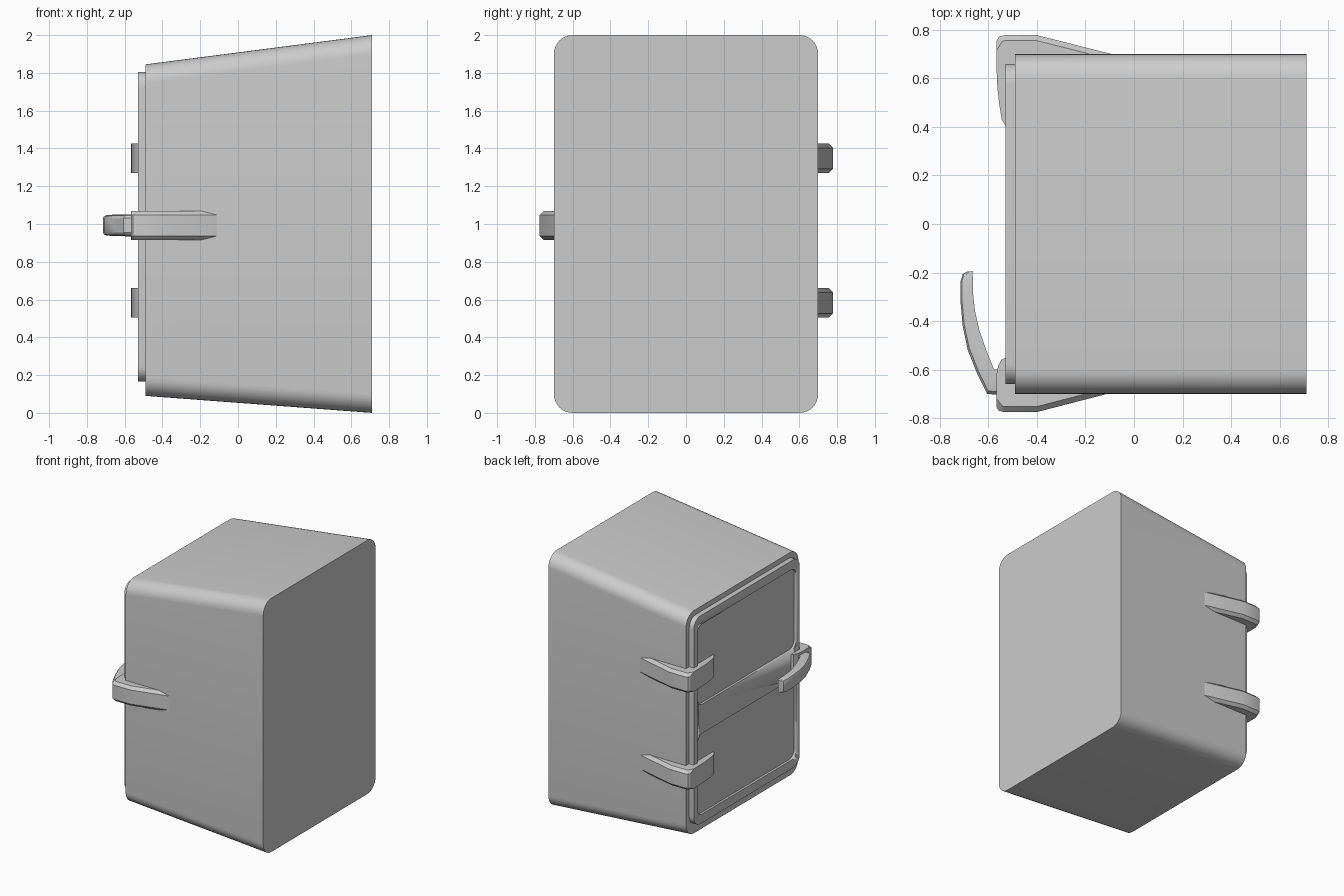
import bpy, bmesh
from math import sin, cos, pi

if "Cube" in bpy.data.objects:
    bpy.data.objects.remove(bpy.data.objects["Cube"])


def finish(name, bm, smooth=True):
    bmesh.ops.recalc_face_normals(bm, faces=bm.faces)
    me = bpy.data.meshes.new(name)
    bm.to_mesh(me)
    bm.free()
    ob = bpy.data.objects.new(name, me)
    bpy.context.collection.objects.link(ob)
    if smooth:
        bpy.ops.object.select_all(action='DESELECT')
        ob.select_set(True)
        bpy.context.view_layer.objects.active = ob
        bpy.ops.object.shade_smooth_by_angle(angle=0.5)
    return ob


def rounded_rect(x, y0, y1, z0, z1, r, seg=8):
    pts = []
    corners = [(y1 - r, z1 - r), (y0 + r, z1 - r), (y0 + r, z0 + r), (y1 - r, z0 + r)]
    for q, (cy, cz) in enumerate(corners):
        for i in range(seg + 1):
            a = (q + i / seg) * pi / 2
            pts.append((x, cy + r * cos(a), cz + r * sin(a)))
    return pts


def loft(name, loops, smooth=True):
    """Skin between matching loops and cap both ends."""
    bm = bmesh.new()
    rings = [[bm.verts.new(p) for p in loop] for loop in loops]
    for a, b in zip(rings, rings[1:]):
        for i in range(len(a)):
            j = (i + 1) % len(a)
            bm.faces.new((a[i], a[j], b[j], b[i]))
    bm.faces.new(rings[0])
    bm.faces.new(rings[-1])
    return finish(name, bm, smooth)


def bracket(name, outline, z0, z1):
    """Plan outline extruded upwards, chamfered along its outer side edges."""
    bm = bmesh.new()
    low = [bm.verts.new((x, y, z0)) for x, y in outline]
    face = bm.faces.new(low)
    ext = bmesh.ops.extrude_face_region(bm, geom=[face])
    for v in ext['geom']:
        if isinstance(v, bmesh.types.BMVert):
            v.co.z = z1
    edges = [e for e in bm.edges
             if abs(e.verts[0].co.z - e.verts[1].co.z) < 1e-4
             and all(abs(v.co.y) > 0.665 for v in e.verts)
             and max(abs(v.co.y) for v in e.verts) > 0.76]
    bmesh.ops.bevel(bm, geom=edges, offset=0.022, segments=1, affect='EDGES')
    return finish(name, bm)


# Tapered body, taller at the +x end
loft("body", [rounded_rect(0.71, -0.7, 0.7, 0, 2.0, 0.1),
              rounded_rect(-0.49, -0.7, 0.7, 0.09, 1.845, 0.1)])

# Door slab with two recessed panels
door = loft("door", [rounded_rect(-0.47, -0.66, 0.66, 0.165, 1.805, 0.08),
                     rounded_rect(-0.53, -0.66, 0.66, 0.165, 1.805, 0.08)])
for i, (z0, z1) in enumerate([(0.235, 0.87), (1.10, 1.735)]):
    cut = loft(f"panel_cutter_{i}", [rounded_rect(-0.6, -0.615, 0.615, z0, z1, 0.06),
                                     rounded_rect(-0.512, -0.615, 0.615, z0, z1, 0.06)])
    cut.hide_render = True
    cut.hide_set(True)
    mod = door.modifiers.new("panel", 'BOOLEAN')
    mod.operation = 'DIFFERENCE'
    mod.solver = 'EXACT'
    mod.object = cut

# Wrap-round hinges on the +y side
hinge = [(-0.09, 0.70), (-0.40, 0.778), (-0.535, 0.778), (-0.556, 0.772), (-0.567, 0.755),
         (-0.567, 0.65), (-0.563, 0.56), (-0.555, 0.49), (-0.545, 0.43), (-0.527, 0.40),
         (-0.50, 0.40), (-0.48, 0.66), (-0.09, 0.66)]
for label, z0 in (("lower_hinge", 0.505), ("upper_hinge", 1.27)):
    bracket(label, hinge, z0, z0 + 0.155)

# Latch base on the -y side
latch = [(-0.11, -0.70), (-0.40, -0.775), (-0.535, -0.775), (-0.556, -0.77), (-0.567, -0.755),
         (-0.567, -0.62), (-0.56, -0.585), (-0.547, -0.56), (-0.527, -0.55),
         (-0.50, -0.55), (-0.48, -0.66), (-0.11, -0.66)]
bracket("latch_base", latch, 0.915, 1.07)

# Curved latch handle: (outer point, inner point, half height) along its length
stations = [((-0.555, -0.705), (-0.54, -0.60), 0.058),
            ((-0.605, -0.70), (-0.577, -0.60), 0.058),
            ((-0.645, -0.62), (-0.605, -0.53), 0.057),
            ((-0.685, -0.52), (-0.637, -0.44), 0.056),
            ((-0.706, -0.42), (-0.655, -0.36), 0.055),
            ((-0.716, -0.31), (-0.663, -0.29), 0.054),
            ((-0.716, -0.24), (-0.664, -0.23), 0.053),
            ((-0.706, -0.207), (-0.665, -0.205), 0.05),
            ((-0.69, -0.197), (-0.665, -0.194), 0.047)]
sections = []
for (ox, oy), (ix, iy), h in stations:
    ring = []
    # u runs from the inner face (0) to the outer face (1), outer corners rounded
    for u, k in ((0, -1), (0.6, -1), (0.88, -0.9), (1, -0.65),
                 (1, 0.65), (0.88, 0.9), (0.6, 1), (0, 1)):
        ring.append((ix + (ox - ix) * u, iy + (oy - iy) * u, 0.993 + h * k))
    sections.append(ring)
loft("latch_handle", sections)
